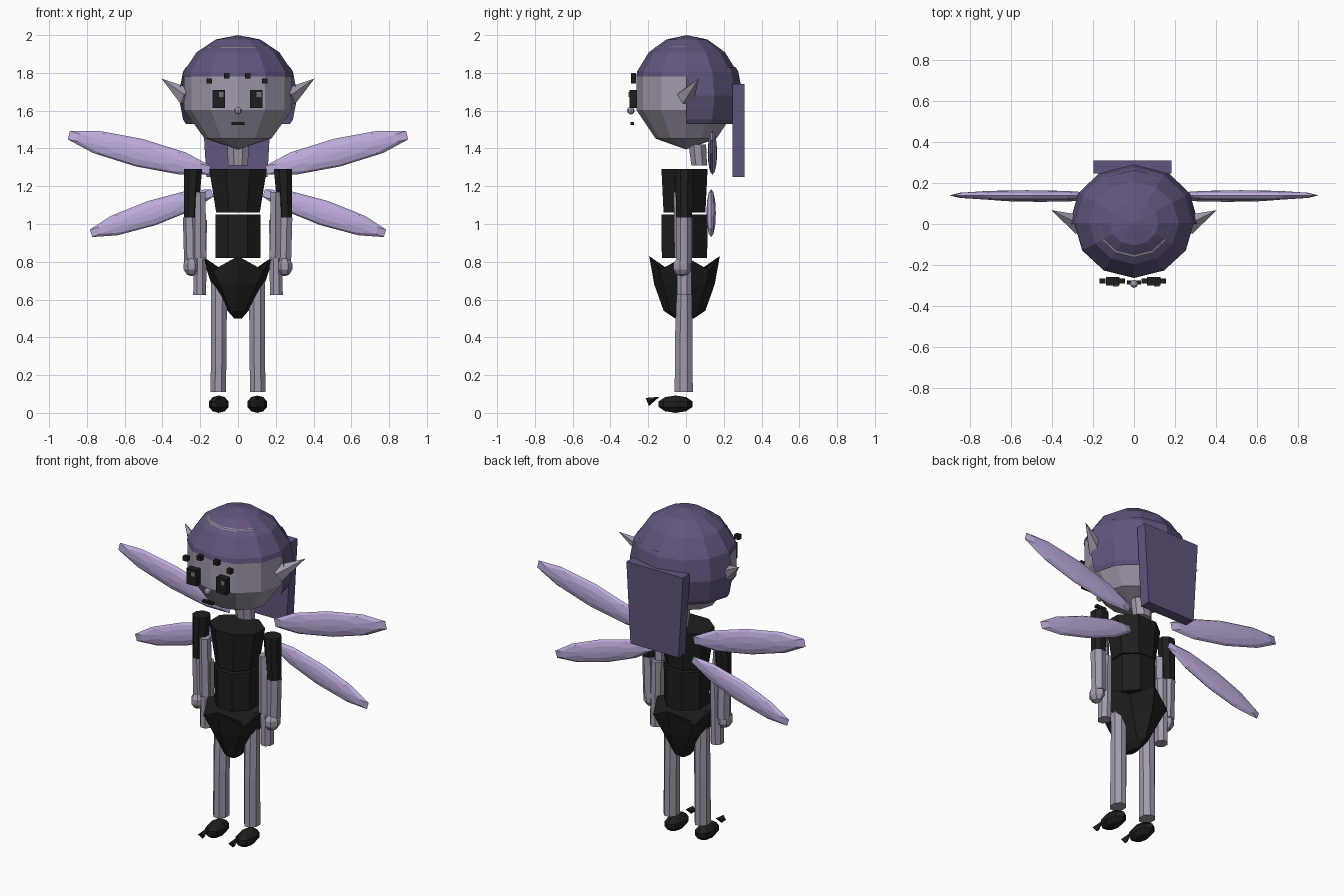
import bpy, bmesh
from math import cos, sin, pi, atan2
from mathutils import Vector, Matrix

if "Cube" in bpy.data.objects:
    bpy.data.objects.remove(bpy.data.objects["Cube"])


def material(name, *srgb):
    color = [((c / 255 + 0.055) / 1.055) ** 2.4 for c in srgb] + [1]
    m = bpy.data.materials.new(name)
    m.use_nodes = True
    m.diffuse_color = color
    m.node_tree.nodes["Principled BSDF"].inputs["Base Color"].default_value = color
    return m


SKIN = material("pale lavender skin", 162, 154, 171)
HAIR = material("purple hair", 97, 85, 125)
BLACK = material("black cloth", 30, 30, 31)
WING = material("lilac wing", 190, 173, 221)
GLINT = material("grey eye glint", 112, 112, 120)


def finish(name, bm, mat):
    bmesh.ops.recalc_face_normals(bm, faces=bm.faces)
    mesh = bpy.data.meshes.new(name)
    bm.to_mesh(mesh)
    bm.free()
    mesh.materials.append(mat)
    ob = bpy.data.objects.new(name, mesh)
    bpy.context.collection.objects.link(ob)
    return ob


def ellipsoid(name, mat, loc, radii, seg=8, rings=6, rot=Matrix(), cuts=()):
    """Faceted ball; each cut (point, normal) removes the side the normal points to."""
    bm = bmesh.new()
    bmesh.ops.create_uvsphere(bm, u_segments=seg, v_segments=rings, radius=1)
    bm.transform(Matrix.Translation(loc) @ rot @ Matrix.Diagonal((*radii, 1)))
    for point, normal in cuts:
        geom = bm.verts[:] + bm.edges[:] + bm.faces[:]
        bmesh.ops.bisect_plane(bm, geom=geom, plane_co=point, plane_no=normal, clear_outer=True)
    return finish(name, bm, mat)


def loft(name, mat, rings, n=8, spin=0.5):
    """Skin a stack of elliptical rings (x, y, z, rx, ry), bottom to top."""
    bm = bmesh.new()
    loops = []
    for x, y, z, rx, ry in rings:
        angles = [2 * pi * (i + spin) / n for i in range(n)]
        loops.append([bm.verts.new((x + rx * cos(a), y + ry * sin(a), z)) for a in angles])
    for low, high in zip(loops, loops[1:]):
        for i in range(n):
            j = (i + 1) % n
            bm.faces.new((low[i], low[j], high[j], high[i]))
    bm.faces.new(loops[0])
    bm.faces.new(loops[-1])
    return finish(name, bm, mat)


def spike(name, mat, base, tip, radius, n=5):
    base, tip = Vector(base), Vector(tip)
    axis = tip - base
    bm = bmesh.new()
    bmesh.ops.create_cone(bm, cap_ends=True, segments=n, radius1=radius, radius2=0, depth=axis.length)
    turn = axis.to_track_quat('Z', 'Y').to_matrix().to_4x4()
    bm.transform(Matrix.Translation((base + tip) / 2) @ turn)
    return finish(name, bm, mat)


def box(name, mat, loc, size):
    bm = bmesh.new()
    bmesh.ops.create_cube(bm, size=1)
    bm.transform(Matrix.Translation(loc) @ Matrix.Diagonal((*size, 1)))
    return finish(name, bm, mat)


# Head and hair
ellipsoid("head", SKIN, (0, 0, 1.695), (0.3, 0.275, 0.3), 12, 5)
ellipsoid("hair_cap", HAIR, (0, 0.005, 1.69), (0.31, 0.285, 0.31), 12, 8,
          cuts=[((0, 0, 1.78), (0, 0, -1))])
ellipsoid("hair_back", HAIR, (0, 0, 1.68), (0.315, 0.3, 0.33), 12, 8,
          cuts=[((0, 0, 1.53), (0, 0, -1)), ((0, 0, 1.83), (0, 0, 1)), ((0, 0, 0), (0, -1, 0))])
slab = box("hair_tail", HAIR, (-0.007, 0.278, 1.495), (0.38, 0.065, 0.49))
for v in slab.data.vertices:
    if v.co.z < 1.4:
        v.co.x *= 0.85

# Face
ellipsoid("nose", SKIN, (0, -0.292, 1.6), (0.02, 0.02, 0.02), 8, 6)
box("mouth", BLACK, (0, -0.285, 1.533), (0.07, 0.02, 0.016))
for side, s in (("left", 1), ("right", -1)):
    box(side + "_eye", BLACK, (0.1 * s - 0.003, -0.28, 1.662), (0.066, 0.04, 0.095))
    box(side + "_eye_glint", GLINT, (0.1 * s + 0.011, -0.301, 1.685), (0.025, 0.008, 0.025))
    box(side + "_outer_brow", BLACK, (0.147 * s - 0.006, -0.278, 1.757), (0.03, 0.026, 0.028))
    box(side + "_inner_brow", BLACK, (0.056 * s - 0.004, -0.278, 1.785), (0.03, 0.026, 0.028))
    spike(side + "_ear", SKIN, (0.27 * s, 0, 1.672), (0.405 * s, 0.068, 1.77), 0.052)

# Neck and body
loft("neck", SKIN, [(0, 0.07, 1.31, 0.057, 0.045), (0, 0.06, 1.42, 0.062, 0.05)])
loft("chest", BLACK, [(0, -0.008, 1.06, 0.125, 0.12), (0, -0.008, 1.29, 0.165, 0.132)])
loft("waist", BLACK, [(0, -0.008, 0.82, 0.128, 0.13), (0, -0.008, 1.05, 0.13, 0.132)])

# Crown-edged shorts: points to the front, back and sides
shorts = loft("shorts", BLACK, [
    (0, -0.008, 0.50, 0.02, 0.05),
    (0, -0.008, 0.54, 0.055, 0.11),
    (0, -0.008, 0.68, 0.14, 0.16),
    (0, -0.008, 0.83, 0.19, 0.187),
    (0, -0.008, 0.75, 0.10, 0.10)], spin=0)
for v in shorts.data.vertices:
    if v.co.z > 0.8 and abs(v.co.x) > 0.05 and abs(v.co.y + 0.008) > 0.05:
        v.co.z = 0.755

for side, s in (("left", 1), ("right", -1)):
    # Arm: sleeve, two overlapping inner sticks, outer forearm and hand
    loft(side + "_sleeve", BLACK, [(0.25 * s, -0.01, 1.035, 0.04, 0.045),
                                   (0.238 * s, -0.01, 1.29, 0.052, 0.052)])
    loft(side + "_upper_arm", SKIN, [(0.197 * s, -0.025, 0.82, 0.034, 0.036),
                                     (0.2 * s, -0.03, 1.17, 0.032, 0.036)], 6)
    loft(side + "_forearm", SKIN, [(0.245 * s, -0.01, 0.79, 0.04, 0.042),
                                   (0.25 * s, -0.01, 1.035, 0.042, 0.044)], 7)
    loft(side + "_inner_forearm", SKIN, [(0.203 * s, -0.01, 0.625, 0.037, 0.042),
                                         (0.198 * s, -0.01, 1.02, 0.036, 0.042)], 8)
    ellipsoid(side + "_hand", SKIN, (0.246 * s, -0.022, 0.775), (0.045, 0.052, 0.052), 7, 5)

    # Leg, shoe and pointed toe
    loft(side + "_leg", SKIN, [(0.104 * s, -0.012, 0.11, 0.044, 0.052),
                               (0.102 * s, -0.012, 0.4, 0.045, 0.05),
                               (0.1 * s, -0.008, 0.72, 0.046, 0.042)])
    ellipsoid(side + "_shoe", BLACK, (0.102 * s, -0.055, 0.046), (0.055, 0.095, 0.046), 8, 5)
    spike(side + "_toe", BLACK, (0.102 * s, -0.205, 0.058), (0.102 * s, -0.14, 0.085), 0.023, 4)

    # Wings: flattened ten-sided leaves, poles across the thin direction
    for part, root, tip, width, y in (("upper", (0.13, 1.28), (0.915, 1.475), 0.075, 0.14),
                                      ("lower", (0.12, 1.17), (0.795, 0.945), 0.067, 0.133)):
        axis = (Vector(tip) - Vector(root))
        mid = (Vector(tip) + Vector(root)) / 2
        turn = Matrix.Rotation(-s * atan2(axis.y, axis.x), 4, 'Y') @ Matrix.Rotation(pi / 2, 4, 'X')
        ellipsoid(side + "_" + part + "_wing", WING, (mid.x * s, y, mid.y),
                  (axis.length / 2, width, 0.025), 10, 6, turn)
